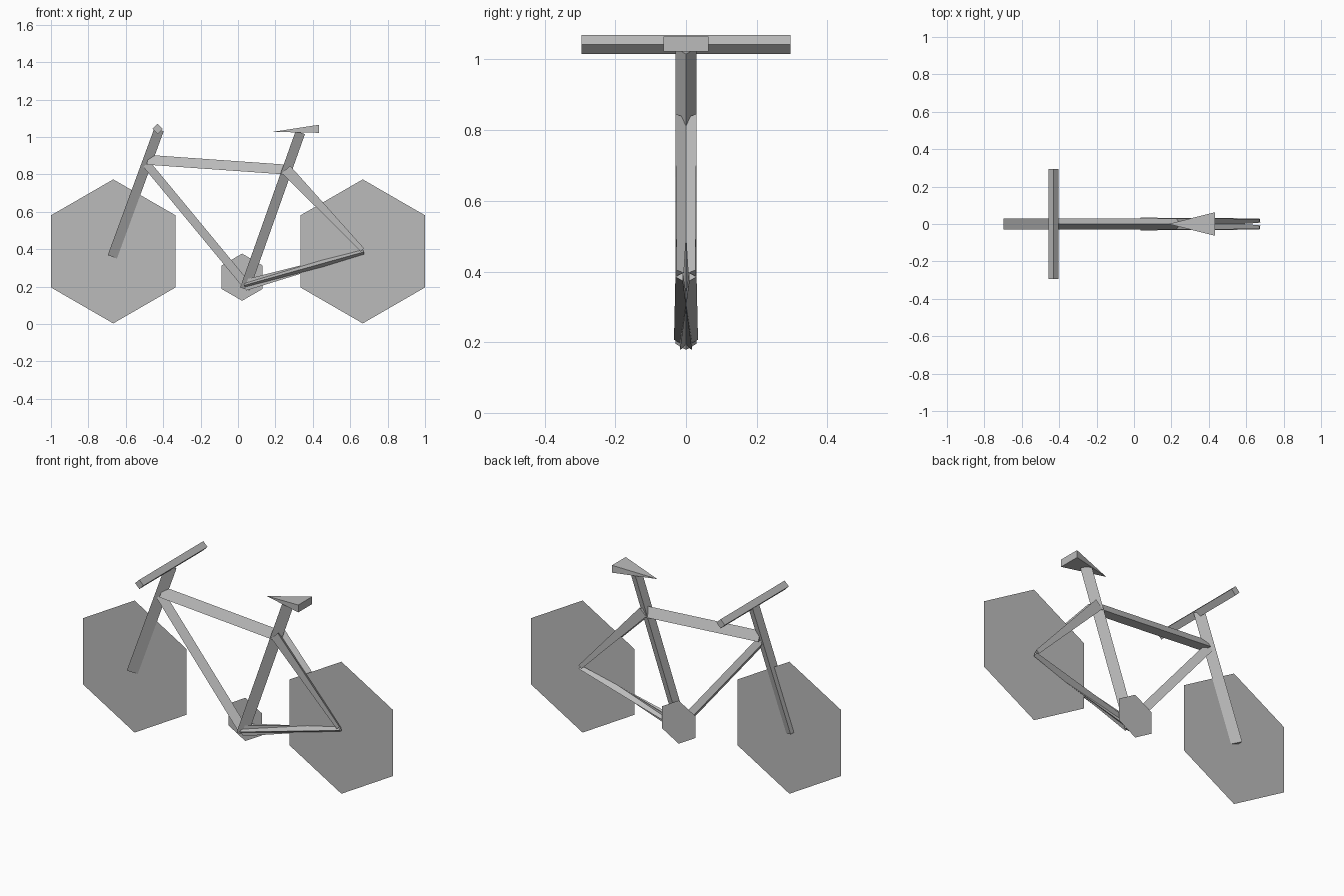
import bpy, bmesh, math
from mathutils import Vector, Matrix

cube = bpy.data.objects.get("Cube")
if cube:
    bpy.data.objects.remove(cube, do_unlink=True)

grey = bpy.data.materials.new("plain_grey")
grey.use_nodes = True
grey.diffuse_color = (0.5, 0.5, 0.5, 1)
bsdf = next(n for n in grey.node_tree.nodes if n.type == 'BSDF_PRINCIPLED')
bsdf.inputs["Base Color"].default_value = (0.5, 0.5, 0.5, 1)
bsdf.inputs["Roughness"].default_value = 0.8


def finish(name, bm, solid=True):
    if solid:
        bmesh.ops.recalc_face_normals(bm, faces=bm.faces)
    mesh = bpy.data.meshes.new(name)
    bm.to_mesh(mesh)
    bm.free()
    mesh.materials.append(grey)
    obj = bpy.data.objects.new(name, mesh)
    bpy.context.collection.objects.link(obj)
    return obj


def tube(name, start, end, ridge, r0=0.035, r1=None, sides=3):
    """Faceted bar from start to end, with one edge turned towards ridge."""
    a, b = Vector(start), Vector(end)
    axis = (b - a).normalized()
    ridge = Vector(ridge)
    ridge = (ridge - axis * ridge.dot(axis)).normalized()
    bm = bmesh.new()
    rings = []
    for centre, radius in ((a, r0), (b, r0 if r1 is None else r1)):
        ring = []
        for i in range(sides):
            turn = Matrix.Rotation(math.tau * i / sides, 3, axis)
            ring.append(bm.verts.new(centre + turn @ ridge * radius))
        rings.append(ring)
    low, high = rings
    for i in range(sides):
        j = (i + 1) % sides
        bm.faces.new((low[i], low[j], high[j], high[i]))
    bm.faces.new(low)
    bm.faces.new(high)
    return finish(name, bm)


def hexagon(name, x, y, z, radius):
    """Flat six-sided disc standing upright, point at the top."""
    bm = bmesh.new()
    angles = [math.tau * i / 6 for i in range(6)]
    bm.faces.new([bm.verts.new((x + radius * math.sin(t), y, z + radius * math.cos(t)))
                  for t in angles])
    return finish(name, bm, solid=False)


# Wheels and chainring
hexagon("front_wheel", -0.667, 0, 0.388, 0.385)
hexagon("rear_wheel", 0.667, 0, 0.388, 0.385)
hexagon("chainring", 0.022, 0.036, 0.25, 0.126)

# Main frame tubes
tube("fork", (-0.68, 0, 0.362), (-0.43, 0, 1.043), (1, 0, 0))
tube("seat_tube", (0.028, 0, 0.19), (0.325, 0, 1.027), (1, 0, 0))
tube("top_tube", (-0.485, 0, 0.869), (0.255, 0, 0.817), (0, 0, 1))
tube("down_tube", (-0.495, 0, 0.85), (0.03, 0, 0.215), (1, 0, 1), 0.03)

# Rear stays, tapering towards the axle on both sides
for label, side in (("right", -1), ("left", 1)):
    tube(label + "_seat_stay", (0.257, side * 0.013, 0.826),
         (0.665, side * 0.02, 0.396), (0, -side, 0), 0.034, 0.014)
    tube(label + "_chain_stay", (0.035, 0, 0.207),
         (0.672, side * 0.016, 0.385), (0, side, 0), 0.034, 0.014)

# Handlebar
tube("handlebar", (-0.43, -0.295, 1.043), (-0.43, 0.295, 1.043), (0, 0, 1), 0.027, sides=4)

# Wedge saddle narrowing to a point at the front
bm = bmesh.new()
tip = bm.verts.new((0.185, 0, 1.027))
back = [bm.verts.new((0.433, y, z)) for y, z in
        ((-0.063, 1.022), (0.063, 1.022), (0.063, 1.065), (-0.063, 1.065))]
bm.faces.new(back)
for i in range(4):
    bm.faces.new((back[i], back[(i + 1) % 4], tip))
finish("saddle", bm)
